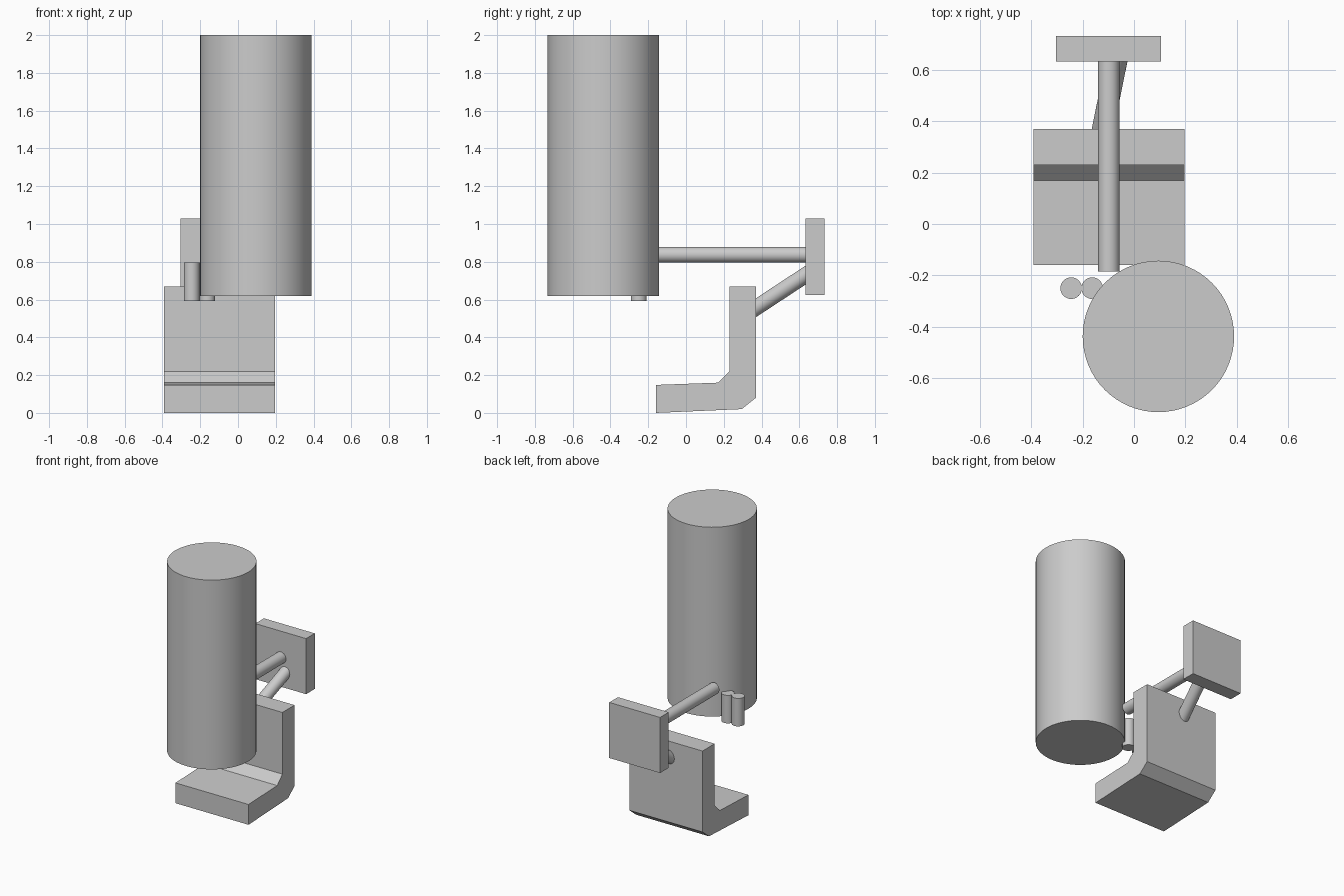
import bpy, bmesh
from mathutils import Vector

if "Cube" in bpy.data.objects:
    bpy.data.objects.remove(bpy.data.objects["Cube"])


def rod(name, a, b, radius, sides=32):
    """Closed cylinder between two points."""
    a, b = Vector(a), Vector(b)
    d = b - a
    bpy.ops.mesh.primitive_cylinder_add(vertices=sides, radius=radius, depth=d.length,
                                        location=(a + b) / 2,
                                        rotation=d.to_track_quat('Z', 'Y').to_euler())
    ob = bpy.context.object
    ob.name = name
    bpy.ops.object.shade_smooth_by_angle()
    return ob


def extrude_x(name, profile, x0, x1):
    """Extrude a (y, z) profile along x."""
    bm = bmesh.new()
    face = bm.faces.new([bm.verts.new((x0, y, z)) for y, z in profile])
    ext = bmesh.ops.extrude_face_region(bm, geom=[face])
    verts = [g for g in ext["geom"] if isinstance(g, bmesh.types.BMVert)]
    bmesh.ops.translate(bm, verts=verts, vec=(x1 - x0, 0, 0))
    bmesh.ops.recalc_face_normals(bm, faces=bm.faces)
    me = bpy.data.meshes.new(name)
    bm.to_mesh(me)
    bm.free()
    ob = bpy.data.objects.new(name, me)
    bpy.context.collection.objects.link(ob)
    return ob


# Large upright cylinder
rod("main_cylinder", (0.095, -0.438, 0.62), (0.095, -0.438, 2.0), 0.295, 64)

# L-shaped foot with bevelled heel
extrude_x("foot_block", [(-0.16, 0), (0.295, 0.02), (0.37, 0.08), (0.37, 0.67),
                         (0.23, 0.67), (0.23, 0.22), (0.17, 0.16), (-0.16, 0.148)],
          -0.392, 0.197)

# Back plate
extrude_x("back_plate", [(0.633, 0.625), (0.733, 0.625), (0.733, 1.03), (0.633, 1.03)],
          -0.304, 0.106)

# Level rod and slanted rod joining the plate
rod("level_rod", (-0.098, -0.185, 0.837), (-0.098, 0.65, 0.837), 0.042)
rod("slanted_rod", (-0.127, 0.345, 0.54), (-0.063, 0.66, 0.747), 0.042)

# Pair of short pegs
for i, x in enumerate((-0.245, -0.163)):
    rod(f"peg_{i + 1}", (x, -0.25, 0.593), (x, -0.25, 0.797), 0.042)
